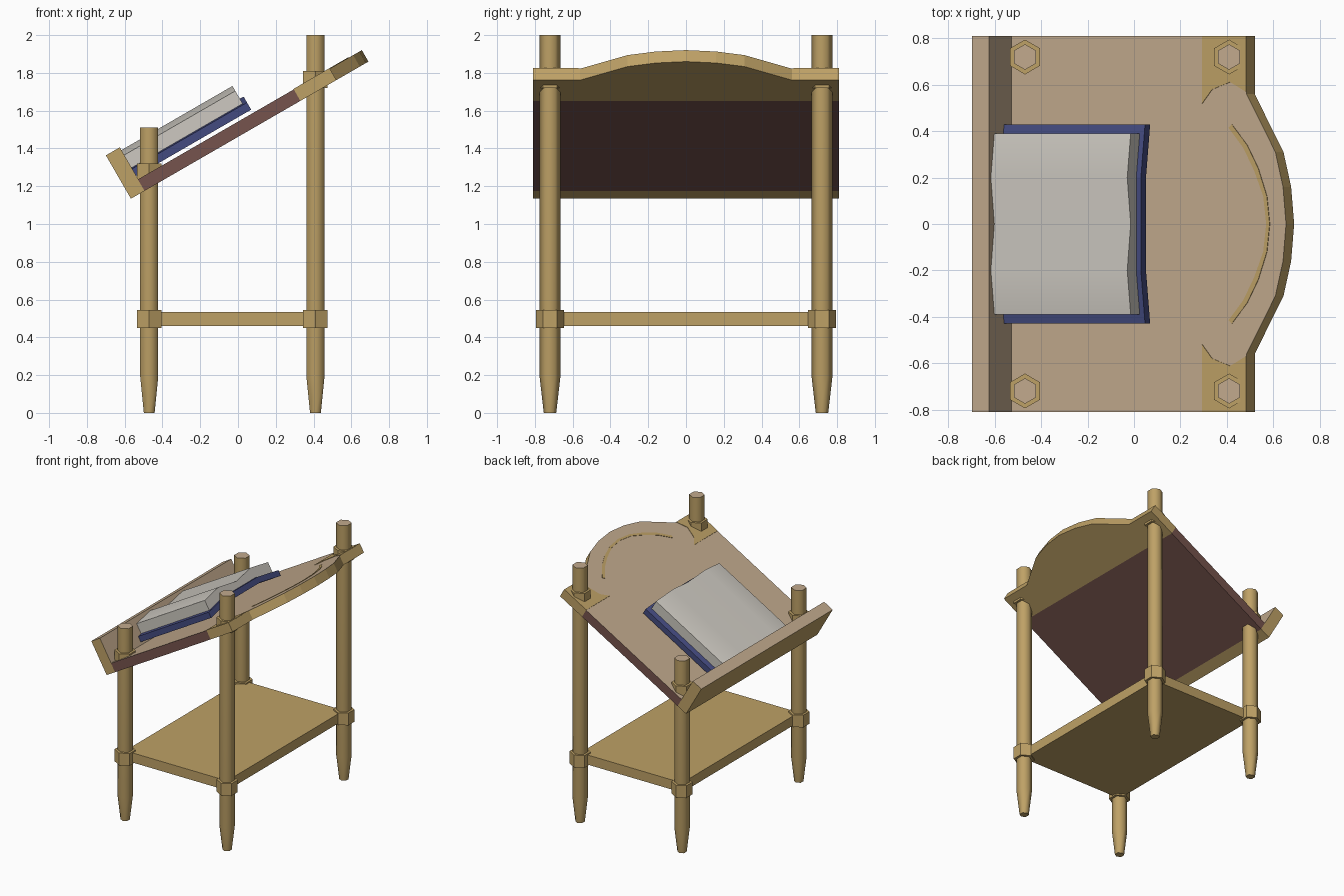
import bpy, bmesh, math
from mathutils import Matrix, Vector

if "Cube" in bpy.data.objects:
    bpy.data.objects.remove(bpy.data.objects["Cube"])


def material(name, r, g, b):
    m = bpy.data.materials.new(name)
    lin = [((v / 255 + 0.055) / 1.055) ** 2.4 for v in (r, g, b)]
    m.diffuse_color = (*lin, 1)
    m.use_nodes = True
    m.node_tree.nodes["Principled BSDF"].inputs["Base Color"].default_value = m.diffuse_color
    return m


GOLD = material("golden wood", 190, 161, 102)
PALE = material("pale tan wood", 194, 170, 141)
BROWN = material("dark brown wood", 118, 84, 77)
NAVY = material("navy cover", 68, 75, 128)
PAPER = material("paper", 205, 201, 193)

# Sloping frame of the desk: local x runs up the slope, local z is its normal
TILT = math.radians(30)
SLOPE = Matrix.Translation((0, 0, 1.542)) @ Matrix.Rotation(-TILT, 4, 'Y')


def finish(name, bm, mats, matrix=Matrix(), rule=None, smooth=None):
    bmesh.ops.recalc_face_normals(bm, faces=bm.faces)
    bm.normal_update()
    if rule:
        for f in bm.faces:
            f.material_index = rule(f)
    me = bpy.data.meshes.new(name)
    bm.to_mesh(me)
    bm.free()
    for m in mats:
        me.materials.append(m)
    ob = bpy.data.objects.new(name, me)
    bpy.context.collection.objects.link(ob)
    ob.matrix_world = matrix
    if smooth:
        bpy.ops.object.select_all(action='DESELECT')
        ob.select_set(True)
        bpy.context.view_layer.objects.active = ob
        bpy.ops.object.shade_smooth_by_angle(angle=math.radians(smooth))
    return ob


def extrude(name, points, offset, mats, **kw):
    """Solid from a flat outline of 3D points pushed along an offset."""
    bm = bmesh.new()
    a = [bm.verts.new(p) for p in points]
    b = [bm.verts.new(Vector(p) + Vector(offset)) for p in points]
    bm.faces.new(a)
    bm.faces.new(b)
    for i in range(len(a)):
        j = (i + 1) % len(a)
        bm.faces.new((a[i], a[j], b[j], b[i]))
    return finish(name, bm, mats, **kw)


def hex_turning(name, x, y, rings, mats, **kw):
    """Six-sided upright post through (height, radius) rings."""
    bm = bmesh.new()
    loops = []
    for z, r in rings:
        angles = [math.pi / 2 + k * math.pi / 3 for k in range(6)]
        loops.append([bm.verts.new((x + r * math.cos(t), y + r * math.sin(t), z))
                      for t in angles])
    for a, b in zip(loops, loops[1:]):
        for i in range(6):
            j = (i + 1) % 6
            bm.faces.new((a[i], a[j], b[j], b[i]))
    bm.faces.new(loops[0])
    bm.faces.new(loops[-1])
    return finish(name, bm, mats, **kw)


def rect(u0, u1, w, n):
    return [(u0, -w, n), (u1, -w, n), (u1, w, n), (u0, w, n)]


def mirror_y(half):
    """Close a symmetric outline from its +y half (last point on y = 0)."""
    return half + [(u, -y) for u, y in reversed(half) if y > 0]


def top_pale(f):
    return 1 if f.normal.z > 0.9 else 0


# Legs with their shelf collars and desk collars
for label, x, top, collar_top in (("front", -0.47, 1.51, 1.32), ("back", 0.41, 2.0, 1.81)):
    for side, y in (("left", 0.72), ("right", -0.72)):
        tag = f"{label}_{side}"
        hex_turning(tag + "_leg", x, y, [(0, 0.033), (0.19, 0.055), (top, 0.055)],
                    [GOLD, PALE], rule=top_pale, smooth=62)
        hex_turning(tag + "_shelf_collar", x, y, [(0.45, 0.075), (0.545, 0.075)], [GOLD])
        hex_turning(tag + "_desk_collar", x, y,
                    [(collar_top - 0.09, 0.075), (collar_top, 0.075)], [GOLD])

# Lower shelf
extrude("shelf", [(-0.47, -0.72, 0.46), (0.41, -0.72, 0.46), (0.41, 0.72, 0.46),
                  (-0.47, 0.72, 0.46)], (0, 0, 0.075), [GOLD])

# Sloping desk board: brown panel and curved golden head
T = 0.07
extrude("desk_panel", rect(-0.612, 0.341, 0.81, -T), (0, 0, T), [BROWN, PALE],
        matrix=SLOPE, rule=top_pale)
head = mirror_y([(0.341, 0.81), (0.561, 0.81), (0.561, 0.56), (0.704, 0.31),
                 (0.742, 0.16), (0.757, 0)])
extrude("desk_head", [(u, y, -T) for u, y in head], (0, 0, T), [GOLD, PALE],
        matrix=SLOPE, rule=top_pale)

# Front ledge, pale on its top and inner faces
extrude("book_ledge", rect(-0.695, -0.61, 0.81, -T), (0, 0, 0.265), [GOLD, PALE],
        matrix=SLOPE, rule=lambda f: 1 if f.normal.z > 0.9 or f.normal.x > 0.9 else 0)

# Golden inlays on the head: two corners and a thin arc
corner = [(0.341, 0.81), (0.341, 0.52), (0.39, 0.58), (0.48, 0.612), (0.56, 0.57), (0.56, 0.81)]
for side, s in (("left", 1), ("right", -1)):
    extrude(f"corner_inlay_{side}", [(u, s * y, -0.002) for u, y in corner], (0, 0, 0.005),
            [GOLD], matrix=SLOPE)
outer = mirror_y([(0.488, 0.43), (0.565, 0.34), (0.62, 0.24), (0.663, 0.12), (0.677, 0)])
inner = mirror_y([(0.472, 0.415), (0.545, 0.33), (0.6, 0.23), (0.645, 0.12), (0.66, 0)])
extrude("arc_inlay", [(u, y, -0.002) for u, y in outer + inner[::-1]], (0, 0, 0.005),
        [GOLD], matrix=SLOPE)

# Open book: arched cover and page block, spine running up the slope
cover = [(-0.43, 0.02), (-0.2, 0.056), (0.2, 0.056), (0.43, 0.02),
         (0.43, 0.064), (0.2, 0.1), (-0.2, 0.1), (-0.43, 0.064)]
extrude("book_cover", [(-0.61, y, n) for y, n in cover], (0.702, 0, 0), [NAVY], matrix=SLOPE)
pages = [(-0.39, 0.07), (-0.2, 0.1), (0.2, 0.1), (0.39, 0.07), (0.39, 0.148),
         (0.2, 0.178), (0, 0.148), (-0.2, 0.178), (-0.39, 0.148)]
extrude("book_pages", [(-0.613, y, n) for y, n in pages], (0.682, 0, 0), [PAPER],
        matrix=SLOPE, smooth=30)
